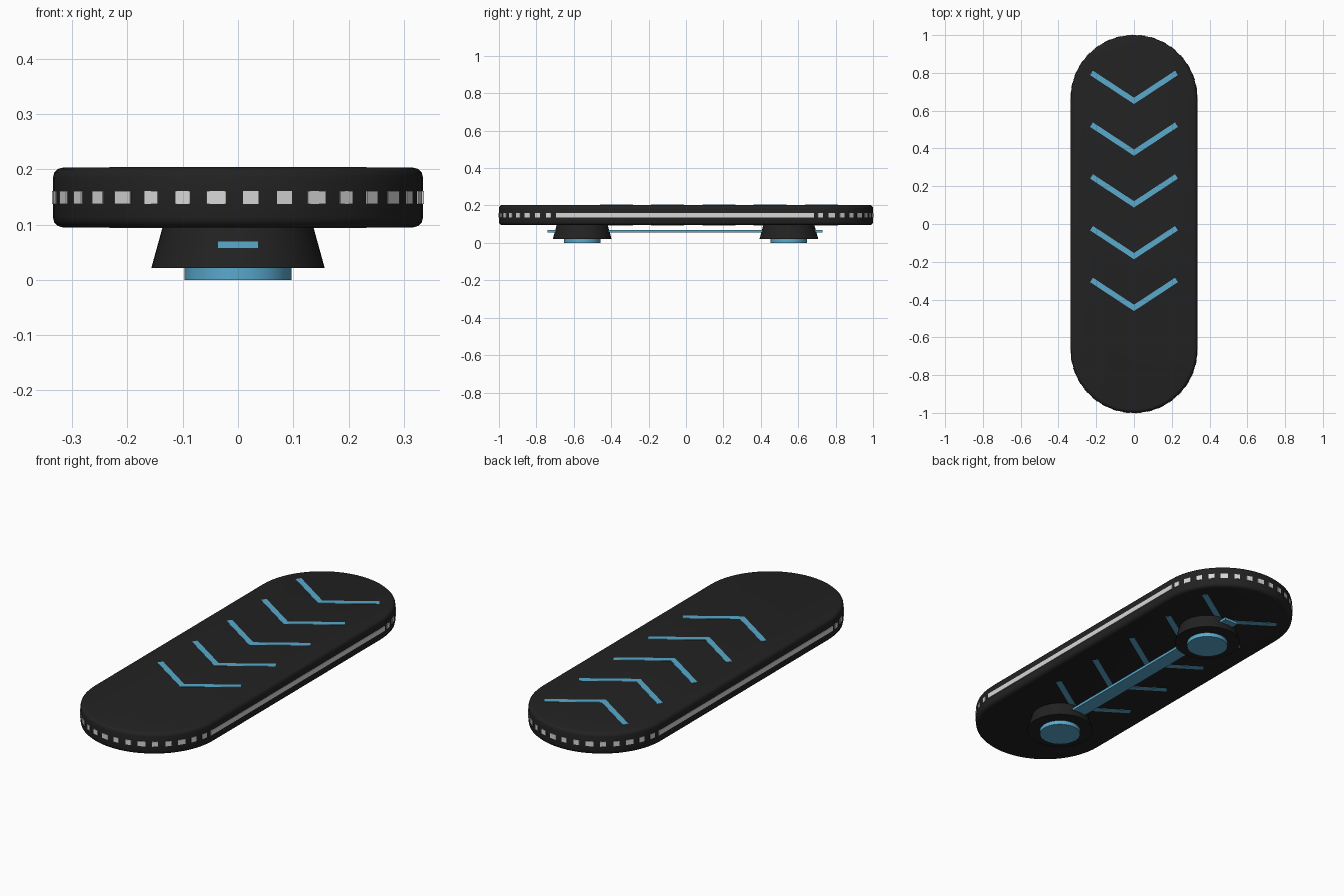
import bpy, bmesh
from math import radians, sin, cos, pi
from mathutils import Matrix, Vector

if "Cube" in bpy.data.objects:
    bpy.data.objects.remove(bpy.data.objects["Cube"])

RADIUS, STRAIGHT = 0.335, 0.665      # stadium end radius, half straight length
BOTTOM, TOP = 0.095, 0.203           # deck heights


def material(name, rgb):
    mat = bpy.data.materials.new(name)
    mat.use_nodes = True
    mat.diffuse_color = (*rgb, 1)
    mat.node_tree.nodes["Principled BSDF"].inputs["Base Color"].default_value = (*rgb, 1)
    return mat


BLACK = material("matte black", (0.016, 0.016, 0.016))
BLUE = material("sky blue", (0.1, 0.4, 0.61))
WHITE = material("light grey", (0.68, 0.68, 0.68))


def finish(bm, name, mat, smooth=False):
    bmesh.ops.recalc_face_normals(bm, faces=bm.faces)
    mesh = bpy.data.meshes.new(name)
    bm.to_mesh(mesh)
    bm.free()
    mesh.materials.append(mat)
    obj = bpy.data.objects.new(name, mesh)
    bpy.context.collection.objects.link(obj)
    if smooth:
        bpy.ops.object.select_all(action="DESELECT")
        obj.select_set(True)
        bpy.context.view_layer.objects.active = obj
        bpy.ops.object.shade_smooth_by_angle(angle=radians(35))
    return obj


def add_box(bm, center, size, turn=0):
    bmesh.ops.create_cube(bm, size=1, matrix=Matrix.Translation(center)
                          @ Matrix.Rotation(turn, 4, "Z") @ Matrix.Diagonal((*size, 1)))


def loft(bm, rings):
    loops = [[bm.verts.new(p) for p in ring] for ring in rings]
    for a, b in zip(loops, loops[1:]):
        for i in range(len(a)):
            j = (i + 1) % len(a)
            bm.faces.new((a[i], a[j], b[j], b[i]))
    bm.faces.new(loops[0][::-1])
    bm.faces.new(loops[-1])


def stadium(inset, z, steps=30):
    r = RADIUS - inset
    ring = []
    for side in (1, -1):
        for i in range(steps + 1):
            a = pi * i / steps
            ring.append((side * r * cos(a), side * (STRAIGHT + r * sin(a)), z))
    return ring


# Deck: rounded board with softened rims
bevel = 0.018
curve = [(bevel * (1 - sin(a)), bevel * (1 - cos(a)))
         for a in (radians(d) for d in (0, 30, 60, 90))]
profile = [(inset, BOTTOM + rise) for inset, rise in curve]
profile += [(inset, TOP - rise) for inset, rise in reversed(curve)]
bm = bmesh.new()
loft(bm, [stadium(inset, z) for inset, z in profile])
finish(bm, "deck", BLACK, smooth=True)

# Chevron inlays on both faces of the deck
arm = Vector((0.225, 0.148))
across = Vector((-arm.y, arm.x)).normalized() * 0.014
miter = Vector((0, 0.0168))
outline = [-miter, arm - across, arm + across, miter]
outline += [Vector((-p.x, p.y)) for p in (arm + across, arm - across)]
for label, z in (("top", TOP), ("bottom", BOTTOM)):
    bm = bmesh.new()
    for i in range(5):
        tip = 0.652 - 0.274 * i
        loft(bm, [[(p.x, p.y + tip, z + h) for p in outline] for h in (-0.0015, 0.0015)])
    finish(bm, label + "_chevrons", BLUE)

# Side light strips, matching under a half turn
LIGHT_Z, LIGHT_H, DEPTH = 0.149, 0.024, 0.004
bm = bmesh.new()
for side in (1, -1):
    add_box(bm, (side * RADIUS, -side * 0.005, LIGHT_Z), (DEPTH, 1.38, LIGHT_H))
finish(bm, "side_light_strips", WHITE)

# Dashed lights around the two ends
bm = bmesh.new()
for side in (1, -1):
    for i in range(16):
        a = radians(-80.9 + 10.6 * i)
        width = 0.036 if i % 3 == 1 else 0.028
        center = (side * RADIUS * sin(a), -side * (STRAIGHT + RADIUS * cos(a)), LIGHT_Z)
        add_box(bm, center, (width, DEPTH, LIGHT_H), a)
finish(bm, "end_light_dashes", WHITE)

# Hover pods: flared housing with a glowing disc below
for label, y in (("front", -0.555), ("back", 0.55)):
    for part, mat, low, high, r1, r2 in (("housing", BLACK, 0.021, 0.097, 0.157, 0.136),
                                         ("thruster_disc", BLUE, 0, 0.03, 0.097, 0.097)):
        bm = bmesh.new()
        bmesh.ops.create_cone(bm, cap_ends=True, segments=48, radius1=r1, radius2=r2,
                              depth=high - low,
                              matrix=Matrix.Translation((0, y, (low + high) / 2)))
        finish(bm, label + "_" + part, mat, smooth=True)

# Connecting bar running through both pods
bm = bmesh.new()
add_box(bm, (0, -0.005, 0.0635), (0.075, 1.47, 0.0135))
finish(bm, "connecting_bar", BLUE)
